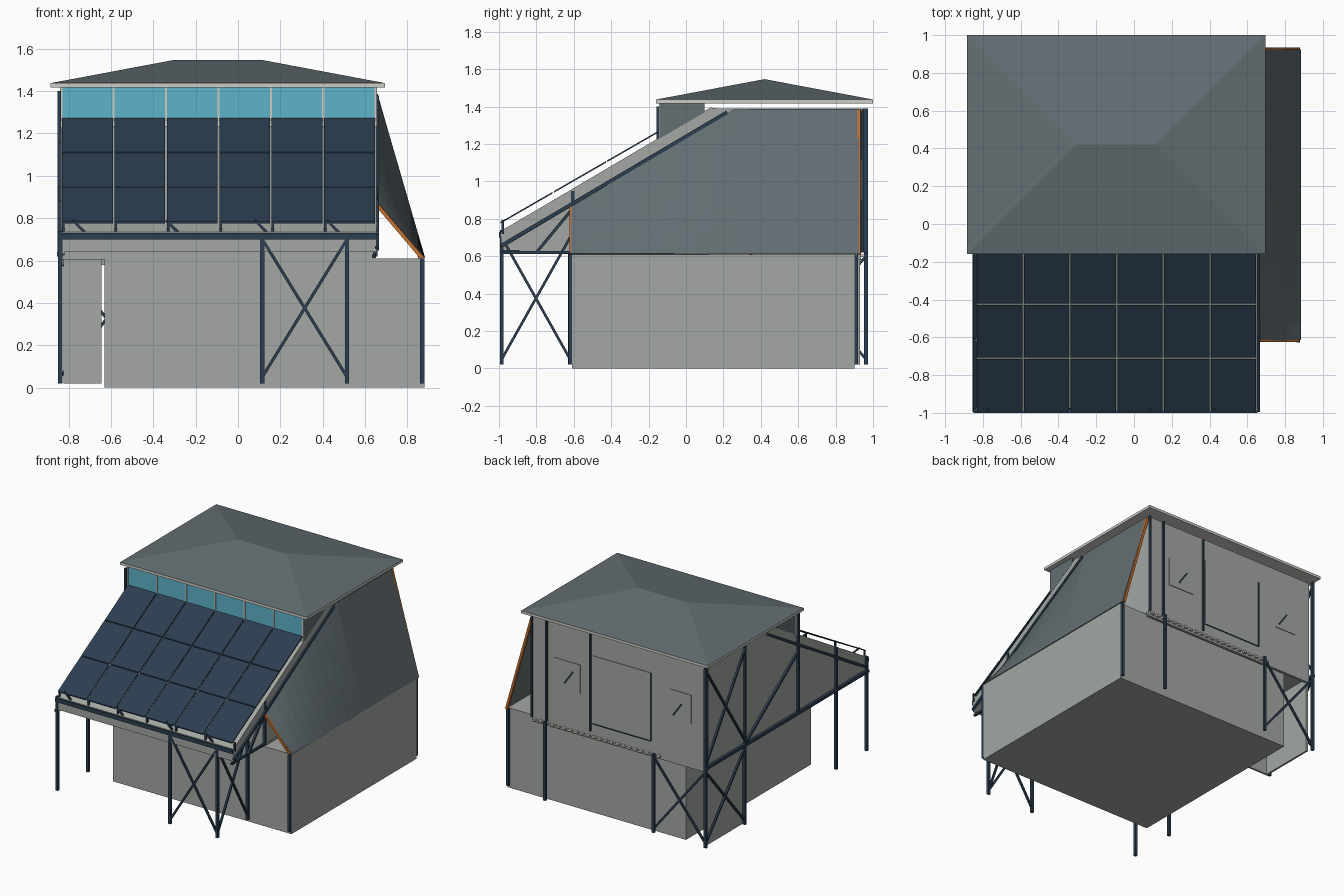
import bpy, bmesh, math
from mathutils import Vector, Matrix


def mat(name, r, g, b):
    m = bpy.data.materials.new(name)
    lin = [((c / 255 + 0.055) / 1.055) ** 2.4 for c in (r, g, b)]
    m.diffuse_color = (*lin, 1)
    return m


CONCRETE = mat("wall grey", 163, 167, 162)
SLATE = mat("slate grey", 99, 110, 114)
NAVY = mat("navy steel", 44, 62, 80)
GLASS = mat("sky glass", 94, 178, 202)
ORANGE = mat("timber orange", 196, 112, 48)
TRIM = mat("pale trim", 205, 204, 198)


def mesh(name, verts, faces, m):
    me = bpy.data.meshes.new(name)
    me.from_pydata(verts, [], faces)
    bm = bmesh.new()
    bm.from_mesh(me)
    bmesh.ops.recalc_face_normals(bm, faces=bm.faces)
    bm.to_mesh(me)
    bm.free()
    me.materials.append(m)
    ob = bpy.data.objects.new(name, me)
    bpy.context.collection.objects.link(ob)
    return ob


def box(name, x0, x1, y0, y1, z0, z1, m):
    v = [(x, y, z) for x in (x0, x1) for y in (y0, y1) for z in (z0, z1)]
    f = [(0, 1, 3, 2), (4, 6, 7, 5), (0, 4, 5, 1), (2, 3, 7, 6), (0, 2, 6, 4), (1, 5, 7, 3)]
    return mesh(name, v, f, m)


def prism(name, profile, x0, x1, m):
    """Side profile of (y, z) points extruded along x."""
    n = len(profile)
    v = [(x, y, z) for x in (x0, x1) for y, z in profile]
    f = [tuple(range(n)), tuple(range(n, 2 * n))]
    f += [(i, (i + 1) % n, n + (i + 1) % n, n + i) for i in range(n)]
    return mesh(name, v, f, m)


def beam(name, a, b, w, m=NAVY):
    """Square bar of width w between two points."""
    a, b = Vector(a), Vector(b)
    h = w / 2
    ob = box(name, -h, h, -h, h, 0, (b - a).length, m)
    ob.matrix_world = Matrix.Translation(a) @ (b - a).to_track_quat('Z', 'Y').to_matrix().to_4x4()
    return ob


def cross(name, a, b, z0, z1, w=0.014):
    """X bracing between two upright lines."""
    beam(name, (*a, z0), (*b, z1), w)
    beam(name, (*a, z1), (*b, z0), w)


# Ground floor
box("ground_floor", -0.63, 0.88, -0.61, 0.90, 0, 0.61, CONCRETE)
box("stair_front_wall", -0.82, -0.645, 0.48, 0.495, 0.02, 0.61, CONCRETE)
box("stair_side_wall", -0.825, -0.81, 0.48, 0.93, 0.02, 0.61, CONCRETE)

# Upper floor shell
box("upper_floor_slab", -0.83, 0.65, -0.61, 0.91, 0.605, 0.625, CONCRETE)
box("back_wall", -0.83, 0.65, 0.915, 0.935, 0.58, 1.39, CONCRETE)
box("front_wall", -0.82, 0.64, -0.61, -0.595, 0.61, 0.90, CONCRETE)
prism("left_wall", [(0.92, 0.62), (0.92, 1.39), (0.13, 1.39), (-0.99, 0.735), (-0.99, 0.63)],
      -0.835, -0.82, CONCRETE)
prism("right_wall", [(0.92, 0.62), (0.92, 1.39), (0.13, 1.39), (-0.61, 0.95), (-0.61, 0.62)],
      0.635, 0.648, CONCRETE)
prism("sloped_roof_slab", [(0.13, 1.395), (0.25, 1.38), (-0.99, 0.64), (-0.99, 0.735)],
      -0.83, 0.655, CONCRETE)

# Deck slats along the back overhang
for i in range(22):
    x = 0.62 - i * 0.05
    box("deck_slat", x - 0.014, x + 0.014, 0.90, 0.955, 0.595, 0.61, TRIM)

# Window and door plates on the back wall
for x0, x1, z0, z1 in ((0.24, 0.46, 0.90, 1.12), (-0.36, 0.13, 0.70, 1.22), (-0.70, -0.52, 0.92, 1.14)):
    box("back_opening", x0, x1, 0.935, 0.940, z0, z1, CONCRETE)
beam("door_rail", (0.15, 0.942, 0.64), (0.15, 0.942, 1.38), 0.012)
beam("door_edge", (-0.36, 0.942, 0.70), (-0.36, 0.942, 1.22), 0.008)
beam("door_sill", (-0.36, 0.942, 0.70), (0.13, 0.942, 0.70), 0.006)
for x in (0.30, -0.62):
    beam("window_stay", (x, 0.942, 1.05), (x + 0.07, 0.942, 0.95), 0.010)

# Hipped main roof
box("roof_fascia", -0.885, 0.695, -0.16, 1.0, 1.418, 1.438, TRIM)
mesh("hip_roof",
     [(-0.885, -0.16, 1.438), (0.695, -0.16, 1.438), (0.695, 1, 1.438), (-0.885, 1, 1.438),
      (-0.305, 0.42, 1.547), (0.115, 0.42, 1.547)],
     [(0, 1, 5, 4), (1, 2, 5), (2, 3, 4, 5), (3, 0, 4), (0, 3, 2, 1)], SLATE)

# Clerestory window band with side cheeks
xs = [-0.835 + i * 0.2475 for i in range(7)]
box("clerestory_glass", xs[0], xs[-1], -0.14, -0.13, 1.22, 1.418, GLASS)
for x in xs:
    box("clerestory_mullion", x - 0.005, x + 0.005, -0.145, -0.125, 1.22, 1.418, TRIM)
for x in (-0.84, 0.648):
    prism("clerestory_cheek", [(-0.14, 1.23), (-0.14, 1.418), (0.10, 1.418), (0.10, 1.37)],
          x, x + 0.008, SLATE)

# Solar panels, six columns by three rows on the slope
p0, p1 = Vector((0, -0.995, 0.782)), Vector((0, -0.14, 1.275))
for r in range(3):
    a, b = p0.lerp(p1, r / 3 + 0.004), p0.lerp(p1, (r + 1) / 3 - 0.004)
    for c in range(6):
        prism("solar_panel", [(a.y, a.z), (b.y, b.z), (b.y, b.z - 0.009), (a.y, a.z - 0.009)],
              xs[c] + 0.004, xs[c + 1] - 0.004, NAVY)
for x in xs:
    beam("panel_strut", (x + 0.01, -0.98, 0.72), (x + 0.01, -0.98, 0.785), 0.012)
for x in (-0.78, -0.34, 0.08, 0.42):
    beam("panel_brace", (x, -0.98, 0.79), (x + 0.06, -0.98, 0.73), 0.012)

# Curved side screen ruled between the sloping wall line and the ground floor edge
N = 16
top, low = [], []
for i in range(N + 1):
    y = -0.615 + i * (0.925 + 0.615) / N
    top.append(Vector((0.655, y, min(1.385, 0.87 + (y + 0.615) * 0.593))))
    low.append(Vector((0.88, y, 0.612)))
M = 6
verts = [top[i].lerp(low[i], j / M) for i in range(N + 1) for j in range(M + 1)]
faces = [(i * (M + 1) + j, i * (M + 1) + j + 1, (i + 1) * (M + 1) + j + 1, (i + 1) * (M + 1) + j)
         for i in range(N) for j in range(M)]
screen = mesh("side_screen", verts, faces, SLATE)
solid = screen.modifiers.new("thickness", 'SOLIDIFY')
solid.thickness = 0.008
solid.offset = 0
for i, n in ((0, "front"), (N, "back")):
    beam(n + "_screen_batten", top[i] - Vector((0.004, 0, 0)), low[i] - Vector((0.01, 0, 0)), 0.018, ORANGE)
beam("middle_screen_batten", top[10] - Vector((0.015, 0, 0)), low[10] - Vector((0.02, 0, 0)), 0.018, ORANGE)

# Steel posts
for x, y, z in ((-0.84, -0.985, 0.74), (0.115, -0.985, 0.71), (0.515, -0.985, 0.71),
                (-0.84, -0.615, 0.95), (0.515, -0.62, 0.62), (0.87, -0.618, 0.61),
                (-0.84, 0.49, 1.39), (-0.84, 0.962, 1.39), (0.52, 0.962, 0.62),
                (-0.40, 0.962, 0.62), (0.87, 0.91, 0.61)):
    beam("post", (x, y, 0.02), (x, y, z), 0.02)
beam("upper_back_post", (0.52, 0.945, 0.62), (0.52, 0.945, 1.39), 0.014)
beam("upper_corner_post", (0.645, 0.945, 0.62), (0.645, 0.945, 1.39), 0.014)
beam("upper_left_post", (-0.845, -0.15, 0.63), (-0.845, -0.15, 1.40), 0.016)
beam("upper_right_post", (0.65, -0.605, 0.62), (0.65, -0.605, 0.95), 0.02)

# Horizontal and sloping beams
beam("front_beam", (-0.85, -0.985, 0.715), (0.655, -0.985, 0.715), 0.03)
beam("left_beam", (-0.845, -0.995, 0.63), (-0.845, 0.97, 0.63), 0.022)
beam("right_beam", (0.64, -0.995, 0.62), (0.64, -0.60, 0.62), 0.016)
for x in (-0.842, 0.657):
    beam("slope_beam", (x, -0.99, 0.655), (x, 0.22, 1.37), 0.02)
beam("left_diagonal", (-0.845, 0.49, 0.64), (-0.845, -0.15, 1.10), 0.016)
beam("right_diagonal", (0.645, -0.80, 0.62), (0.645, -0.61, 0.85), 0.016)

# X bracing
cross("front_brace", (0.115, -0.985), (0.515, -0.985), 0.05, 0.70)
cross("side_brace", (0.515, -0.985), (0.515, -0.62), 0.05, 0.70)
cross("back_brace", (-0.84, 0.962), (-0.40, 0.962), 0.05, 0.60)
cross("left_lower_brace", (-0.84, 0.49), (-0.84, 0.962), 0.05, 0.60)
cross("left_upper_brace", (-0.845, 0.49), (-0.845, 0.962), 0.66, 1.37)
